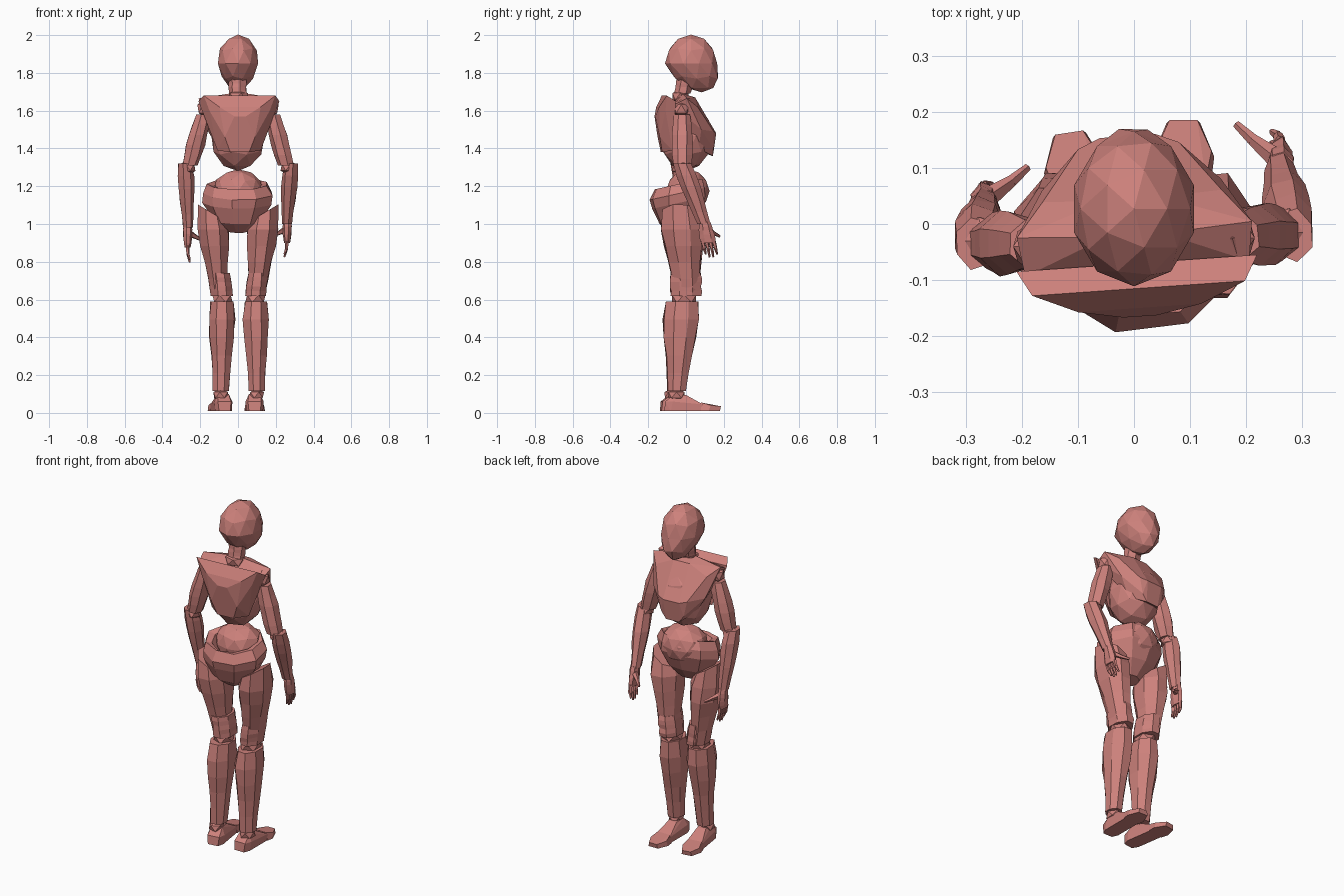
import bpy, bmesh, math, random
from mathutils import Vector, Matrix

random.seed(4)
cube = bpy.data.objects.get("Cube")
if cube:
    bpy.data.objects.remove(cube)

clay = bpy.data.materials.new("salmon clay")
clay.use_nodes = True
colour = (.61, .22, .2, 1)
clay.diffuse_color = colour
clay.node_tree.nodes["Principled BSDF"].inputs["Base Color"].default_value = colour


def finish(name, bm, pose=None):
    """Pose the vertices, then turn the bmesh into a flat-shaded object."""
    if pose:
        for vert in bm.verts:
            vert.co = Vector(pose(vert.co))
    bmesh.ops.recalc_face_normals(bm, faces=bm.faces)
    mesh = bpy.data.meshes.new(name)
    bm.to_mesh(mesh)
    bm.free()
    mesh.materials.append(clay)
    obj = bpy.data.objects.new(name, mesh)
    bpy.context.collection.objects.link(obj)


def loft(name, rings, pose=None, sides=8):
    """Skin level rings, each a centre with a half width and a half depth."""
    bm = bmesh.new()
    step = math.tau / sides
    loops = []
    for centre, width, depth in rings:
        loop = []
        for i in range(sides):
            angle = step * (i + .5)
            rough = random.uniform(1, 1.12)
            offset = Vector((width * math.cos(angle), depth * math.sin(angle), 0))
            loop.append(bm.verts.new(centre + offset * rough))
        loops.append(loop)
    for low, high in zip(loops, loops[1:]):
        for i in range(sides):
            j = (i + 1) % sides
            bm.faces.new((low[i], low[j], high[j], high[i]))
    bm.faces.new(loops[0])
    bm.faces.new(loops[-1])
    finish(name, bm, pose)


def muscle(name, start, end, start_size, end_size, swell, peak=1, pose=None, sides=7):
    """Limb part from start to end; a higher peak moves the swelling to the end."""
    start, end = Vector(start), Vector(end)
    start_size, end_size = Vector(start_size), Vector(end_size)
    rings = []
    for i in range(6):
        t = i / 5
        bulge = 1 + swell * math.sin(math.pi * t ** peak)
        width, depth = start_size.lerp(end_size, t) * bulge
        rings.append((start.lerp(end, t), width, depth))
    loft(name, rings, pose, sides)


def shell(name, points, pose=None):
    """Faceted convex plate from half its corners, mirrored in x."""
    bm = bmesh.new()
    for x, y, z in points:
        for side in (-1, 1):
            bm.verts.new((side * x, y, z))
    bmesh.ops.convex_hull(bm, input=bm.verts)
    inner = [vert for vert in bm.verts if not vert.link_faces]
    bmesh.ops.delete(bm, geom=inner, context='VERTS')
    bmesh.ops.dissolve_limit(bm, angle_limit=.1, verts=bm.verts, edges=bm.edges)
    finish(name, bm, pose)


def ball(name, centre, size, pose=None, detail=2):
    """Faceted ellipsoid."""
    bm = bmesh.new()
    bmesh.ops.create_icosphere(bm, subdivisions=detail, radius=1)
    for vert in bm.verts:
        vert.co = Vector(c + s * p for c, s, p in zip(centre, size, vert.co))
    finish(name, bm, pose)


def bone(name, start, end, start_radius, end_radius, pose):
    """Tapered stick between two points."""
    start, end = Vector(start), Vector(end)
    along = end - start
    turn = along.to_track_quat('Z', 'Y').to_matrix().to_4x4()
    place = Matrix.Translation((start + end) / 2) @ turn
    bm = bmesh.new()
    bmesh.ops.create_cone(bm, cap_ends=True, segments=5, radius1=start_radius,
                          radius2=end_radius, depth=along.length, matrix=place)
    finish(name, bm, pose)


def jaw(p):
    """Narrow the lower half of the head and push it forward."""
    drop = max(0, (1.85 - p.z) / .15)
    return p.x * (1 - .3 * drop), p.y + .055 * drop, p.z


def twist(p):
    """Turn the upper body slightly about its upright axis."""
    return Matrix.Rotation(.07, 3, 'Z') @ p


def tilt(p):
    """Raise the forward rim of the pelvis."""
    return p.x, p.y, p.z + .22 * p.y


# Head and neck
ball("head", (0, .027, 1.85), (.112, .138, .153), jaw)
muscle("neck", (0, -.02, 1.69), (0, 0, 1.78), (.046, .043), (.046, .044), 0)
ball("neck_base", (0, -.03, 1.675), (.06, .05, .04), None, 1)

# Torso
ball("ribcage", (0, 0, 1.465), (.145, .14, .185), twist)
shell("chest_plate", [
    (.21, -.01, 1.665), (.2, -.08, 1.63), (.05, -.02, 1.69), (.05, .045, 1.67),
    (.16, .05, 1.62), (.16, .07, 1.5), (.09, .14, 1.49), (.05, .157, 1.48),
    (.07, .14, 1.4), (.04, .14, 1.36), (.1, .06, 1.4), (.14, 0, 1.5)], twist)
shell("back_plate", [
    (.19, -.115, 1.68), (.215, -.07, 1.65), (.16, -.12, 1.6), (.06, -.12, 1.675),
    (.11, -.15, 1.62), (.03, -.165, 1.57), (.08, -.145, 1.46), (.115, -.08, 1.39),
    (.05, -.13, 1.38)], twist)
ball("abdomen", (0, .01, 1.175), (.135, .115, .115))

# Pelvis bowl with a sunken rim
bowl = [(.97, .3), (1.03, .7), (1.12, .98), (1.17, 1), (1.22, .85), (1.21, .7), (1.15, .5)]
loft("pelvis", [(Vector((0, -.035, z)), .175 * g, .148 * g) for z, g in bowl], tilt, 9)

for side, sign in (("left", 1), ("right", -1)):
    right = sign < 0

    # Leg, with the hip end of the thigh cut on a slant
    def leg(p):
        return sign * (p.x - .01 * right), p.y, p.z

    def hip(p):
        slant = .6 * (p.x - .14) if p.z > 1 else 0
        return sign * p.x, p.y, p.z + slant

    muscle(side + "_thigh", (.1, .01, .62), (.14, -.03, 1.06), (.044, .065), (.073, .095),
           .25, 2, hip, 8)
    muscle(side + "_knee_cuff", (.092, 0, .62), (.105, 0, .74), (.054, .08), (.05, .08),
           .05, 1, leg, 8)
    ball(side + "_knee", (.092, -.01, .605), (.06, .075, .045), leg, 1)
    muscle(side + "_shin", (.1, -.05, .115), (.095, -.02, .59), (.043, .049), (.06, .085),
           .25, 2.4, leg, 8)

    # Foot, with the right one turned out
    def foot(p):
        turned = Matrix.Rotation(-.15 * right, 3, 'Z') @ p
        return sign * (turned.x + .088), turned.y - .02 * right, turned.z

    ball(side + "_ankle", (.01, -.05, .095), (.045, .05, .035), foot, 1)
    shell(side + "_foot", [
        (.03, -.115, .01), (.045, -.08, .01), (.035, -.11, .06), (.048, -.07, .06),
        (.03, -.06, .1), (.025, 0, .095), (.045, .09, .045), (.045, .1, .01)], foot)
    shell(side + "_toes", [
        (.05, .08, .01), (.04, .08, .055), (.055, .12, .01), (.05, .13, .04),
        (.03, .18, .01), (.025, .185, .035)], foot)

    # Arm, with the right forearm swung further back
    def arm(p):
        drop = max(0, 1.3 - p.z) * right
        return sign * (p.x + .02 * drop), p.y - .17 * drop - .015 * right, p.z - .06 * drop

    ball(side + "_shoulder", (.175, -.025, 1.61), (.045, .05, .05), arm, 1)
    muscle(side + "_upper_arm", (.255, -.02, 1.31), (.185, -.02, 1.58), (.04, .045),
           (.038, .042), .25, 1, arm)
    ball(side + "_elbow", (.265, -.015, 1.3), (.045, .05, .04), arm, 1)
    muscle(side + "_forearm", (.26, .095, 1), (.282, -.02, 1.32), (.026, .033),
           (.036, .044), .3, 1.5, arm)

    # Hand
    muscle(side + "_palm", (.26, .118, .9), (.262, .1, 1.01), (.016, .037), (.022, .027),
           .2, 1, arm)
    for i, finger in enumerate(("little", "ring", "middle", "index")):
        y = .087 + .02 * i
        tip = .84 if finger in ("little", "index") else .825
        knuckle = (.257, y + .01, .87)
        bone(f"{side}_{finger}_finger", (.26, y, .91), knuckle, .011, .009, arm)
        bone(f"{side}_{finger}_fingertip", knuckle, (.245, y + .018, tip), .009, .005, arm)
    joint = (.212, .15, .95)
    bone(side + "_thumb", (.25, .12, .97), joint, .018, .011, arm)
    bone(side + "_thumb_tip", joint, (.182, .178, .935), .011, .007, arm)
